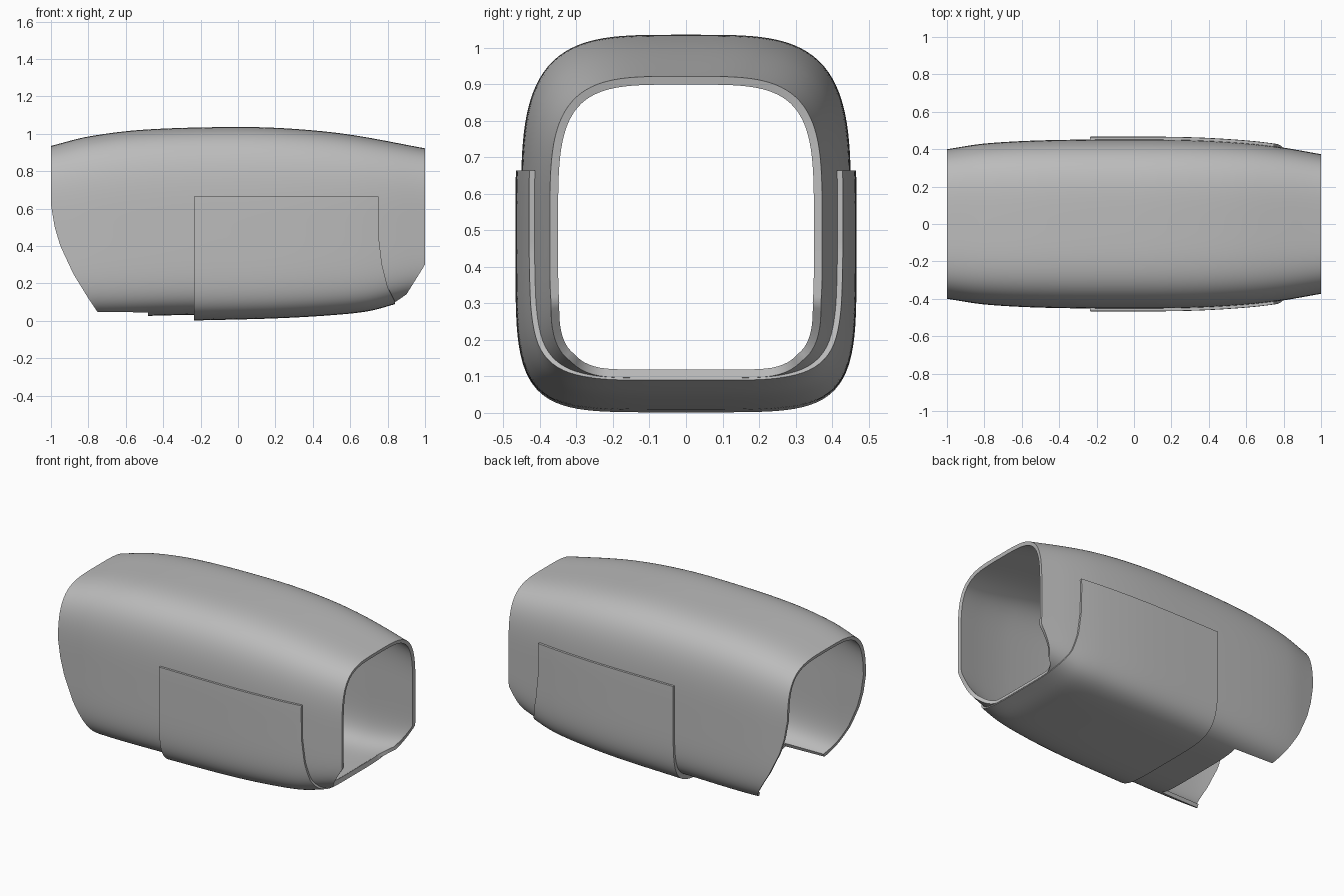
import bpy, bmesh, math

if "Cube" in bpy.data.objects:
    bpy.data.objects.remove(bpy.data.objects["Cube"], do_unlink=True)

MID = 0.5  # height of the widest line of every cross-section


def material(name, rgb):
    mat = bpy.data.materials.new(name)
    mat.use_nodes = True
    colour = (*rgb, 1)
    mat.diffuse_color = colour
    mat.node_tree.nodes["Principled BSDF"].inputs["Base Color"].default_value = colour
    return mat


def linear(keys, v):
    if v <= keys[0][0]:
        return keys[0][1]
    for (a, fa), (b, fb) in zip(keys, keys[1:]):
        if v <= b:
            return fa + (fb - fa) * (v - a) / (b - a)
    return keys[-1][1]


def smooth(keys, v):
    """Cubic curve through the keys."""
    v = min(max(v, keys[0][0]), keys[-1][0])
    n = len(keys)

    def slope(i):
        (a, fa), (b, fb) = keys[max(i - 1, 0)], keys[min(i + 1, n - 1)]
        return (fb - fa) / (b - a)

    i = next(k for k in range(n - 1) if v <= keys[k + 1][0])
    (a, fa), (b, fb) = keys[i], keys[i + 1]
    h = b - a
    t = (v - a) / h
    return ((2*t**3 - 3*t*t + 1) * fa + (t**3 - 2*t*t + t) * h * slope(i)
            + (3*t*t - 2*t**3) * fb + (t**3 - t*t) * h * slope(i + 1))


def section(x, angle, width, top, bottom):
    """Point on the rounded-square cross-section at x."""
    c, s = math.cos(angle), math.sin(angle)
    n = 3.9 if s > 0 else 5.2
    r = (abs(c) ** n + abs(s) ** n) ** (-1 / n)
    half = smooth(top, x) - MID if s > 0 else MID - smooth(bottom, x)
    return x, smooth(width, x) * r * c, MID + half * r * s


def settle(end, angle, x, profile):
    """Find where the section line meets a trimmed end."""
    for _ in range(12):
        _, y, z = section(x, angle, *profile)
        x = 0.5 * (x + end(y, z))
    return x


def loft(name, profile, angles, closed, start, finish, steps, thickness, mat):
    bm = bmesh.new()
    columns = []
    for angle in angles:
        x0 = settle(start, angle, -0.7, profile)
        x1 = settle(finish, angle, 0.8, profile)
        columns.append([bm.verts.new(section(x0 + (x1 - x0) * k / steps, angle, *profile))
                        for k in range(steps + 1)])
    following = columns[1:] + (columns[:1] if closed else [])
    for a, b in zip(columns, following):
        for k in range(steps):
            bm.faces.new((a[k], b[k], b[k + 1], a[k + 1]))
    mesh = bpy.data.meshes.new(name)
    bm.to_mesh(mesh)
    bm.free()
    mesh.materials.append(mat)
    obj = bpy.data.objects.new(name, mesh)
    bpy.context.collection.objects.link(obj)
    wall = obj.modifiers.new("wall", 'SOLIDIFY')
    wall.thickness = thickness
    wall.offset = -1
    bpy.ops.object.select_all(action='DESELECT')
    obj.select_set(True)
    bpy.context.view_layer.objects.active = obj
    bpy.ops.object.modifier_apply(modifier="wall")
    bpy.ops.object.shade_smooth_by_angle(angle=math.radians(35))
    return obj


grey = material("plain grey", (0.5, 0.5, 0.5))

# Main sleeve: tapered tube with trimmed lower ends and a notch underneath
width = [(-1, .4), (-.8, .43), (-.5, .447), (-.1, .452), (.3, .449), (.6, .432), (.8, .408), (1, .373)]
top = [(-1, .935), (-.8, .985), (-.5, 1.022), (0, 1.036), (.3, 1.026), (.6, .995), (1, .922)]
bottom = [(-1, .025), (-.7, .022), (-.24, .032), (.2, .036), (.5, .046), (.75, .075), (1, .14)]
rear_trim = [(.03, -.74), (.12, -.8), (.25, -.88), (.4, -.95), (.5, -.98), (.62, -1)]
front_trim = [(.1, .84), (.14, .9), (.3, 1)]


def sleeve_start(y, z):
    if z < MID and abs(y) < .33:
        return -.48
    return linear(rear_trim, z)


count = 180
ring = [math.tau * (i + .5) / count for i in range(count)]
loft("sleeve_shell", (width, top, bottom), ring, True, sleeve_start,
     lambda y, z: linear(front_trim, z), 56, .023, grey)

# Raised cradle: U-shaped panel wrapping both sides and the underside
cradle_width = [(x, w + .015) for x, w in width]
cradle_top = [(-1, 1.03), (1, 1.03)]
cradle_bottom = [(-.3, 0), (-.22, .002), (.2, .013), (.5, .03), (.7, .052), (.86, .095)]
cradle_trim = [(.1, .84), (.18, .8), (.3, .77), (.45, .752), (.6, .75)]
rise = math.atan2(.165, .53)
span = math.pi + 2 * rise
arc = [-math.pi - rise + span * i / 110 for i in range(111)]
loft("side_and_base_cradle", (cradle_width, cradle_top, cradle_bottom), arc, False,
     lambda y, z: -.235, lambda y, z: linear(cradle_trim, z), 40, .03, grey)
